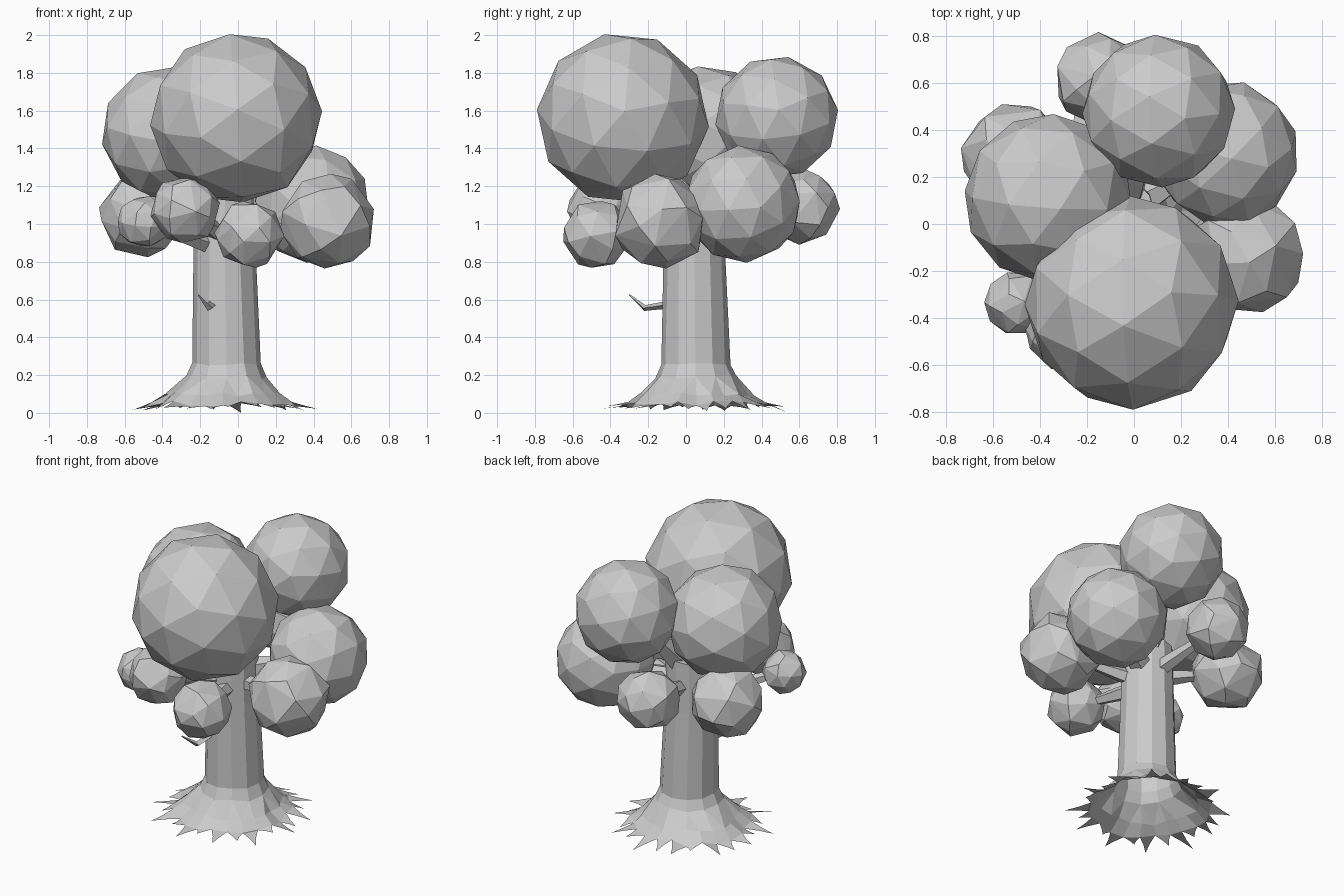
import bpy, bmesh, math, random
from mathutils import Vector

if "Cube" in bpy.data.objects:
    bpy.data.objects.remove(bpy.data.objects["Cube"])

random.seed(4)


def make_object(name, bm):
    bmesh.ops.recalc_face_normals(bm, faces=bm.faces)
    me = bpy.data.meshes.new(name)
    bm.to_mesh(me)
    bm.free()
    ob = bpy.data.objects.new(name, me)
    bpy.context.collection.objects.link(ob)
    return ob


def ring(bm, c, r, z, n, jitter=0.0, zj=0.0):
    out = []
    for i in range(n):
        a = 2 * math.pi * i / n
        rr = r * (1 + random.uniform(-jitter, jitter))
        out.append(bm.verts.new((c[0] + rr * math.cos(a), c[1] + rr * math.sin(a),
                                 z + random.uniform(-zj, zj))))
    return out


def bridge(bm, a, b):
    n = len(a)
    for i in range(n):
        j = (i + 1) % n
        bm.faces.new((a[i], a[j], b[j], b[i]))


# Trunk with flared, open-bottomed root skirt
bm = bmesh.new()
N = 12
profile = [((-0.07, 0.045), 0.157, 1.16), ((-0.07, 0.045), 0.164, 0.82), ((-0.06, 0.05), 0.183, 0.26),
           ((-0.06, 0.05), 0.213, 0.19)]
rings = [ring(bm, c, r, z, N, 0.015, 0.01) for c, r, z in profile]
bm.faces.new(rings[0])
for a, b in zip(rings, rings[1:]):
    bridge(bm, a, b)
# skirt doubles its number of sides
skirt = ring(bm, (-0.08, 0.055), 0.30, 0.10, 2 * N, 0.06, 0.012)
low = rings[-1]
for i in range(N):
    j = (i + 1) % N
    s = [skirt[(2 * i + k) % (2 * N)] for k in range(3)]
    bm.faces.new((low[i], s[1], s[0]))
    bm.faces.new((low[i], low[j], s[1]))
    bm.faces.new((low[j], s[2], s[1]))
valley = ring(bm, (-0.08, 0.055), 0.36, 0.05, 2 * N, 0.06, 0.015)
bridge(bm, skirt, valley)
# pointed root tips, each bending once
for i in range(2 * N):
    a = 2 * math.pi * (i + 0.5 + random.uniform(-0.3, 0.3)) / (2 * N)
    r = (0.44, 0.50)[i % 2] + random.uniform(-0.04, 0.03)
    tip = bm.verts.new((-0.08 + r * math.cos(a), 0.055 + r * math.sin(a),
                        0.0 if i == 5 else random.uniform(0.01, 0.035)))
    va, vb = valley[i], valley[(i + 1) % (2 * N)]
    mid = (va.co + vb.co) / 2
    ma, mb = (bm.verts.new((mid + (v.co - mid) * 0.8).lerp(tip.co, 0.5)) for v in (va, vb))
    bm.faces.new((va, vb, mb, ma))
    bm.faces.new((ma, mb, tip))
make_object("trunk", bm)


def tapered_limb(name, points, radii, sides=5):
    bm = bmesh.new()
    loops = []
    for k, p in enumerate(points):
        d = (points[min(k + 1, len(points) - 1)] - points[max(k - 1, 0)]).normalized()
        q = d.to_track_quat('Z', 'Y')
        loops.append([bm.verts.new(p + q @ Vector((radii[k] * math.cos(2 * math.pi * i / sides),
                                                   radii[k] * math.sin(2 * math.pi * i / sides), 0)))
                      for i in range(sides)])
    for a, b in zip(loops, loops[1:]):
        bridge(bm, a, b)
    bm.faces.new(loops[0])
    bm.faces.new(loops[-1])
    return make_object(name, bm)


# Bare twig low on the front
tapered_limb("twig", [Vector(p) for p in ((-0.14, -0.08, 0.575), (-0.15, -0.22, 0.555),
                                          (-0.21, -0.30, 0.625))], [0.025, 0.018, 0.004], 3)

# Foliage: x, y, z, radius, height on the trunk where its branch begins
blobs = [(-0.01, -0.335, 1.56, 0.452, 1.05), (-0.365, 0.11, 1.48, 0.357, 1.05),
         (0.105, 0.48, 1.565, 0.324, 1.05), (0.39, 0.30, 1.105, 0.309, 0.97),
         (0.475, -0.135, 1.015, 0.243, 0.92), (0.06, -0.475, 0.945, 0.175, 0.90),
         (-0.28, -0.45, 1.075, 0.175, 0.92), (-0.50, -0.335, 1.01, 0.132, 0.86),
         (-0.505, 0.285, 1.05, 0.22, 0.95), (-0.15, 0.615, 1.09, 0.187, 0.96)]
for i, (x, y, z, r, h) in enumerate(blobs):
    bpy.ops.mesh.primitive_ico_sphere_add(
        subdivisions=2, radius=r * (1.01 if r > 0.25 else 1.04), location=(x, y, z),
        rotation=[random.uniform(0, 6.28) for _ in range(3)])
    ob = bpy.context.object
    ob.name = f"foliage_{i + 1}"
    if r < 0.25:
        # smaller clumps are coarser
        ob.modifiers.new("coarser", 'DECIMATE').ratio = 0.7
    centre = Vector((x, y, z))
    start = Vector((-0.06, 0.05, h))
    big = r > 0.3
    # branches stop just inside the foliage
    reach = 1 - 0.85 * r / (centre - start).length
    tapered_limb(f"branch_{i + 1}", [start, start.lerp(centre, reach * 0.6), start.lerp(centre, reach)],
                 [0.09, 0.065, 0.045] if big else [0.06, 0.045, 0.03])
